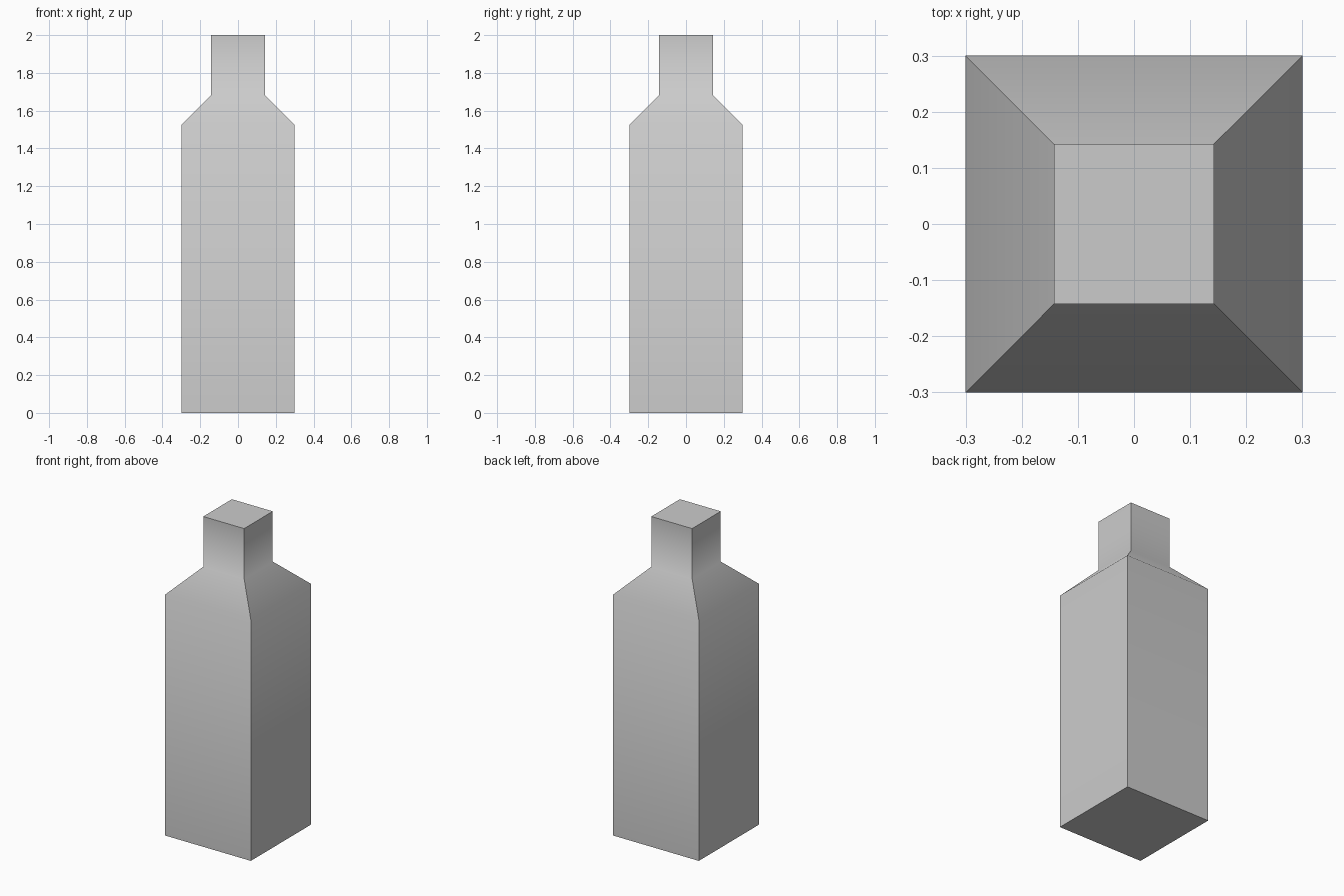
import bpy, bmesh, math

if "Cube" in bpy.data.objects:
    bpy.data.objects.remove(bpy.data.objects["Cube"])

# Square rings of the bottle: (half width, height)
RINGS = [(0.3, 0.0), (0.3, 1.524), (0.143, 1.682), (0.143, 2.0)]
CORNERS = [(-1, -1), (1, -1), (1, 1), (-1, 1)]

bm = bmesh.new()
loops = [[bm.verts.new((x * h, y * h, z)) for x, y in CORNERS] for h, z in RINGS]

# Body, shoulder and neck walls
for low, high in zip(loops, loops[1:]):
    for i in range(4):
        j = (i + 1) % 4
        bm.faces.new((low[i], low[j], high[j], high[i]))

# Base and top caps
bm.faces.new(loops[0][::-1])
bm.faces.new(loops[-1])

mesh = bpy.data.meshes.new("square_bottle")
bm.to_mesh(mesh)
bm.free()
bottle = bpy.data.objects.new("square_bottle", mesh)
bpy.context.collection.objects.link(bottle)

# Soft shading over the shoulder, sharp corner edges
bpy.context.view_layer.objects.active = bottle
bottle.select_set(True)
bpy.ops.object.shade_smooth_by_angle(angle=math.radians(50))
